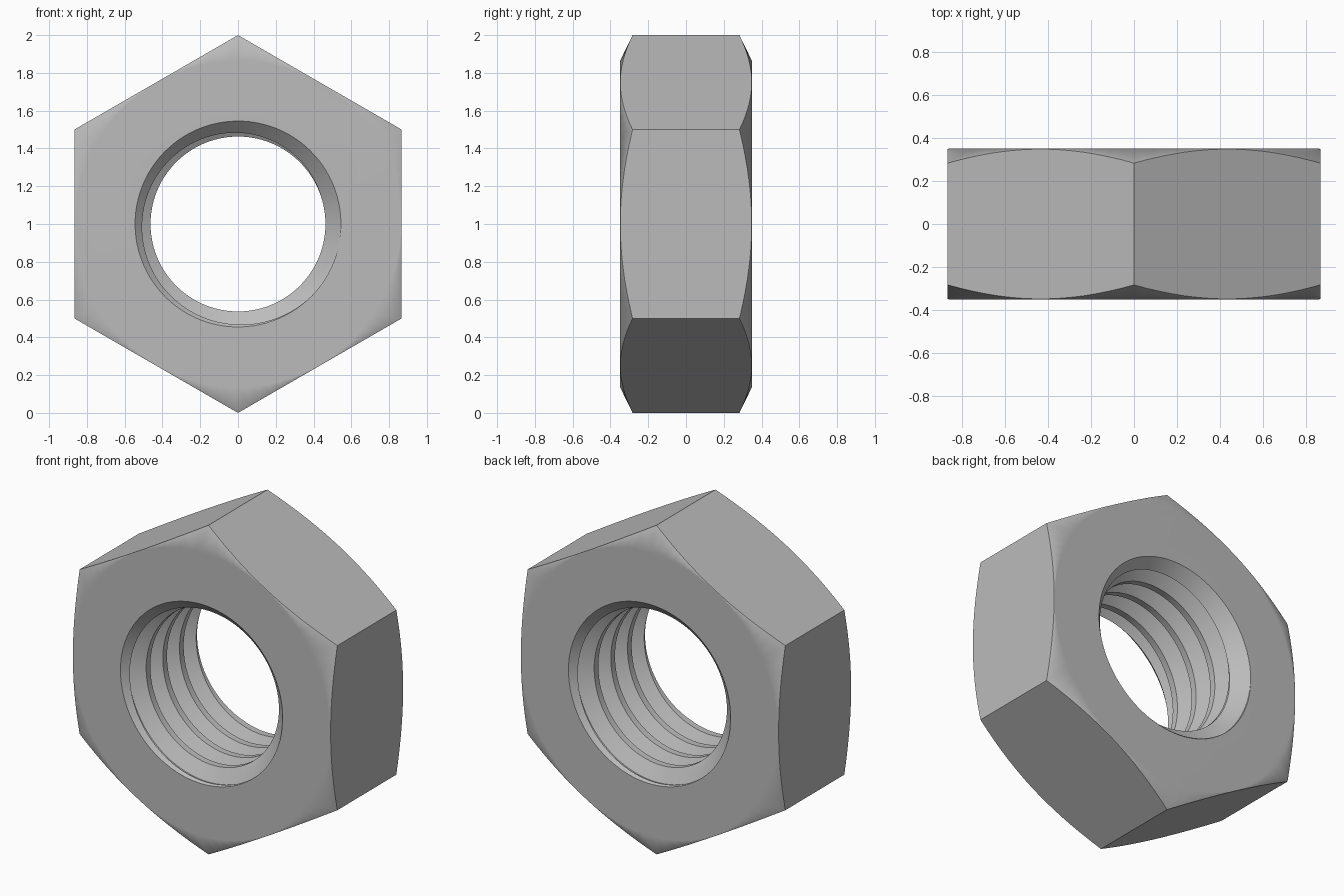
import bpy
import bmesh
from math import sin, cos, pi, radians
from mathutils import Vector

if "Cube" in bpy.data.objects:
    bpy.data.objects.remove(bpy.data.objects["Cube"])

HALF = 0.35                      # half thickness along y
PITCH, MINOR, MAJOR = 0.16, 0.463, 0.545
SEGS = 96
TURNS = 8


def point(r, angle, y):
    return Vector((r * cos(angle), y, r * sin(angle)))


def finish(name, bm):
    bmesh.ops.recalc_face_normals(bm, faces=bm.faces[:])
    mesh = bpy.data.meshes.new(name)
    bm.to_mesh(mesh)
    bm.free()
    obj = bpy.data.objects.new(name, mesh)
    bpy.context.collection.objects.link(obj)
    return obj


def lathe(name, profile, segs, start=0.0):
    """Closed solid turned around the y axis from (radius, y) points."""
    bm = bmesh.new()
    rings = [[bm.verts.new(point(r, start + 2 * pi * i / segs, y)) for i in range(segs)]
             for r, y in profile]
    for a, b in zip(rings, rings[1:]):
        for i in range(segs):
            j = (i + 1) % segs
            bm.faces.new((a[i], a[j], b[j], b[i]))
    bm.faces.new(rings[0])
    bm.faces.new(rings[-1])
    return finish(name, bm)


def thread_core(name):
    """Solid helical core that cuts the internal thread."""
    bm = bmesh.new()
    section = ((MINOR, -0.125), (MINOR, 0.125), (MAJOR, 0.4375), (MAJOR, 0.5625))
    rows = []
    for i in range(TURNS * SEGS + 1):
        turn = i / SEGS
        # crest is at a quarter pitch on the model's right side (angle pi)
        base = PITCH * (turn - TURNS / 2 - 0.25)
        angle = pi - 2 * pi * turn
        rows.append([bm.verts.new(point(r, angle, base + PITCH * t)) for r, t in section])
    for i in range(len(rows) - 1):
        a, b = rows[i], rows[i + 1]
        for k in range(3):
            bm.faces.new((a[k], a[k + 1], b[k + 1], b[k]))
        if i + SEGS + 1 < len(rows):
            c, d = rows[i + SEGS], rows[i + SEGS + 1]
            bm.faces.new((a[3], c[0], d[0], b[3]))
    # close both ends with fans to points on the axis
    rim = [e for e in bm.edges if e.is_boundary]
    tips = {s: bm.verts.new((0, s, 0)) for s in (-1, 1)}
    for e in rim:
        side = 1 if e.verts[0].co.y + e.verts[1].co.y > 0 else -1
        bm.faces.new((e.verts[0], e.verts[1], tips[side]))
    return finish(name, bm)


# Hexagonal body, with a corner pointing up
nut = lathe("hex_nut", [(1, -0.4), (1, 0.4)], 6, pi / 2)

# Rounded corner chamfer, threaded bore and countersinks at both ends
chamfer = lathe("corner_chamfer_cutter",
                [(0.862, -HALF), (1.07, -0.249), (1.07, 0.249), (0.862, HALF)], SEGS)
thread = thread_core("thread_cutter")
sink = lathe("countersink_cutter",
             [(0.645, -0.45), (0.44, -0.245), (0.44, 0.245), (0.645, 0.45)], SEGS, 0.01)
cutters = [(chamfer, 'INTERSECT'), (thread, 'DIFFERENCE'), (sink, 'DIFFERENCE')]
for cutter, operation in cutters:
    cutter.hide_render = True
    mod = nut.modifiers.new(cutter.name, 'BOOLEAN')
    mod.operation, mod.object, mod.solver = operation, cutter, 'EXACT'

# Bake the cuts and remove the cutters
depsgraph = bpy.context.evaluated_depsgraph_get()
baked = bpy.data.meshes.new_from_object(nut.evaluated_get(depsgraph))
nut.modifiers.clear()
nut.data = baked
for cutter, _ in cutters:
    bpy.data.objects.remove(cutter)
nut.location.z = 1

# Plain grey metal
metal = bpy.data.materials.new("grey_metal")
metal.use_nodes = True
grey = (0.5, 0.5, 0.5, 1)
metal.diffuse_color = grey
metal.node_tree.nodes["Principled BSDF"].inputs["Base Color"].default_value = grey
nut.data.materials.clear()
nut.data.materials.append(metal)

# Smooth curved surfaces, keep hexagon and thread edges crisp
bpy.ops.object.select_all(action='DESELECT')
nut.select_set(True)
bpy.context.view_layer.objects.active = nut
bpy.ops.object.shade_smooth_by_angle(angle=radians(30))
weighted = nut.modifiers.new("even_shading", 'WEIGHTED_NORMAL')
weighted.keep_sharp = True
